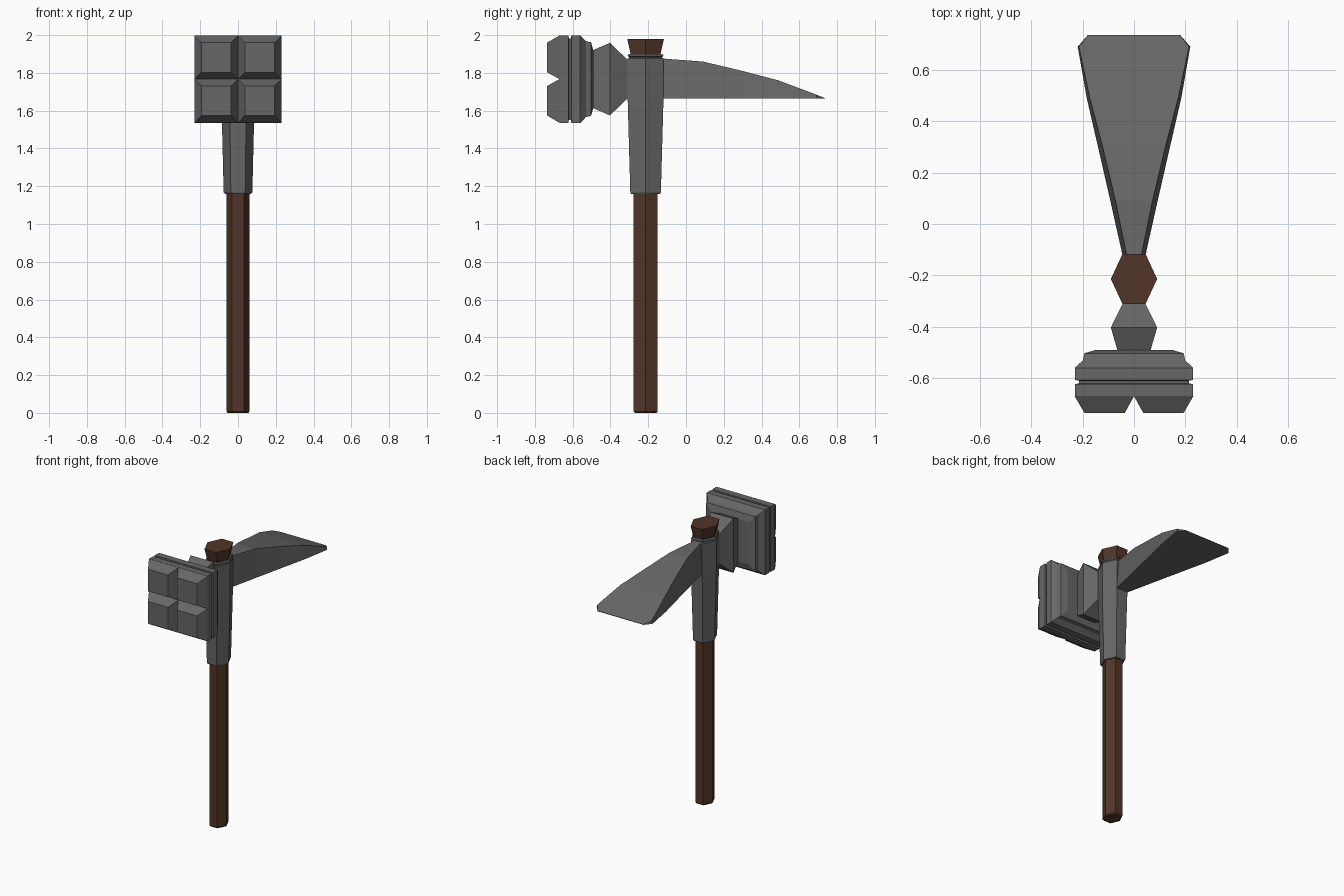
import bpy, bmesh
from mathutils import Vector

if "Cube" in bpy.data.objects:
    bpy.data.objects.remove(bpy.data.objects["Cube"])


def material(name, rgb):
    m = bpy.data.materials.new(name)
    m.diffuse_color = (*rgb, 1)
    m.use_nodes = True
    m.node_tree.nodes["Principled BSDF"].inputs["Base Color"].default_value = m.diffuse_color
    return m


STEEL = material("grey steel", (0.135, 0.135, 0.135))
WOOD = material("brown wood", (0.085, 0.036, 0.021))


def loft(name, rings, mat):
    """Skin a list of equal-length rings into a closed flat-shaded solid."""
    bm = bmesh.new()
    vs = [[bm.verts.new(p) for p in r] for r in rings]
    n = len(vs[0])
    for a, b in zip(vs, vs[1:]):
        for i in range(n):
            j = (i + 1) % n
            bm.faces.new((a[i], a[j], b[j], b[i]))
    bm.faces.new(vs[0][::-1])
    bm.faces.new(vs[-1])
    bmesh.ops.recalc_face_normals(bm, faces=bm.faces)
    me = bpy.data.meshes.new(name)
    bm.to_mesh(me)
    bm.free()
    me.materials.append(mat)
    ob = bpy.data.objects.new(name, me)
    bpy.context.collection.objects.link(ob)
    return ob


YC = -0.214   # handle axis
ZC = 1.767    # hammer head height


def hexagon(z, rx, ry):
    shape = ((1, 0), (.5, 1), (-.5, 1), (-1, 0), (-.5, -1), (.5, -1))
    return [Vector((rx * x, YC + ry * y, z)) for x, y in shape]


def rect(y, x0, x1, z0, z1):
    return [Vector(p) for p in ((x0, y, z0), (x1, y, z0), (x1, y, z1), (x0, y, z1))]


def hexes(name, rows, mat):
    return loft(name, [hexagon(*r) for r in rows], mat)


# wooden shaft and flared top wedge
hexes("handle", [(0, .054, .057), (.008, .061, .064), (1.2, .061, .064)], WOOD)
hexes("handle_top", [(1.87, .073, .078), (1.895, .073, .078), (1.98, .09, .097)], WOOD)

# metal socket around the shaft
hexes("socket", [(1.16, .07, .076), (1.168, .076, .081), (1.665, .088, .095),
                 (1.875, .088, .095), (1.88, .082, .088), (1.885, .082, .088),
                 (1.89, .088, .095), (1.9, .084, .09)], STEEL)

# flared adze blade: y, bottom half width, top half width, top z
blade = [(-.125, .044, .028, 1.876), (.09, .092, .072, 1.86), (.3, .14, .122, 1.81),
         (.49, .184, .172, 1.76), (.69, .219, .214, 1.685), (.735, .18, .178, 1.667)]
loft("blade", [[Vector(p) for p in ((-w, y, 1.664), (w, y, 1.664), (t, y, z), (-t, y, z))]
               for y, w, t, z in blade], STEEL)

# neck between socket and hammer head: y, half width, half height
neck = [(-.30, .045, .104), (-.311, .045, .104), (-.403, .09, .192), (-.50, .062, .15)]
loft("hammer_neck", [rect(y, -w, w, ZC - h, ZC + h) for y, w, h in neck], STEEL)

# stepped square hammer body with a groove: y, half size
body = [(-.49, .15), (-.503, .195), (-.53, .201), (-.56, .232), (-.607, .232), (-.61, .216),
        (-.62, .216), (-.623, .232), (-.67, .232)]
loft("hammer_body", [rect(y, -s * .99, s * .99, ZC - s, ZC + s) for y, s in body], STEEL)

# four tapered striking pads
for sx in (-1, 1):
    for sz in (-1, 1):
        loft("striking_pad", [rect(y, sx * a, sx * b, ZC + sz * a, ZC + sz * b)
                              for y, a, b in ((-.67, 0, .231), (-.735, .036, .193))], STEEL)
